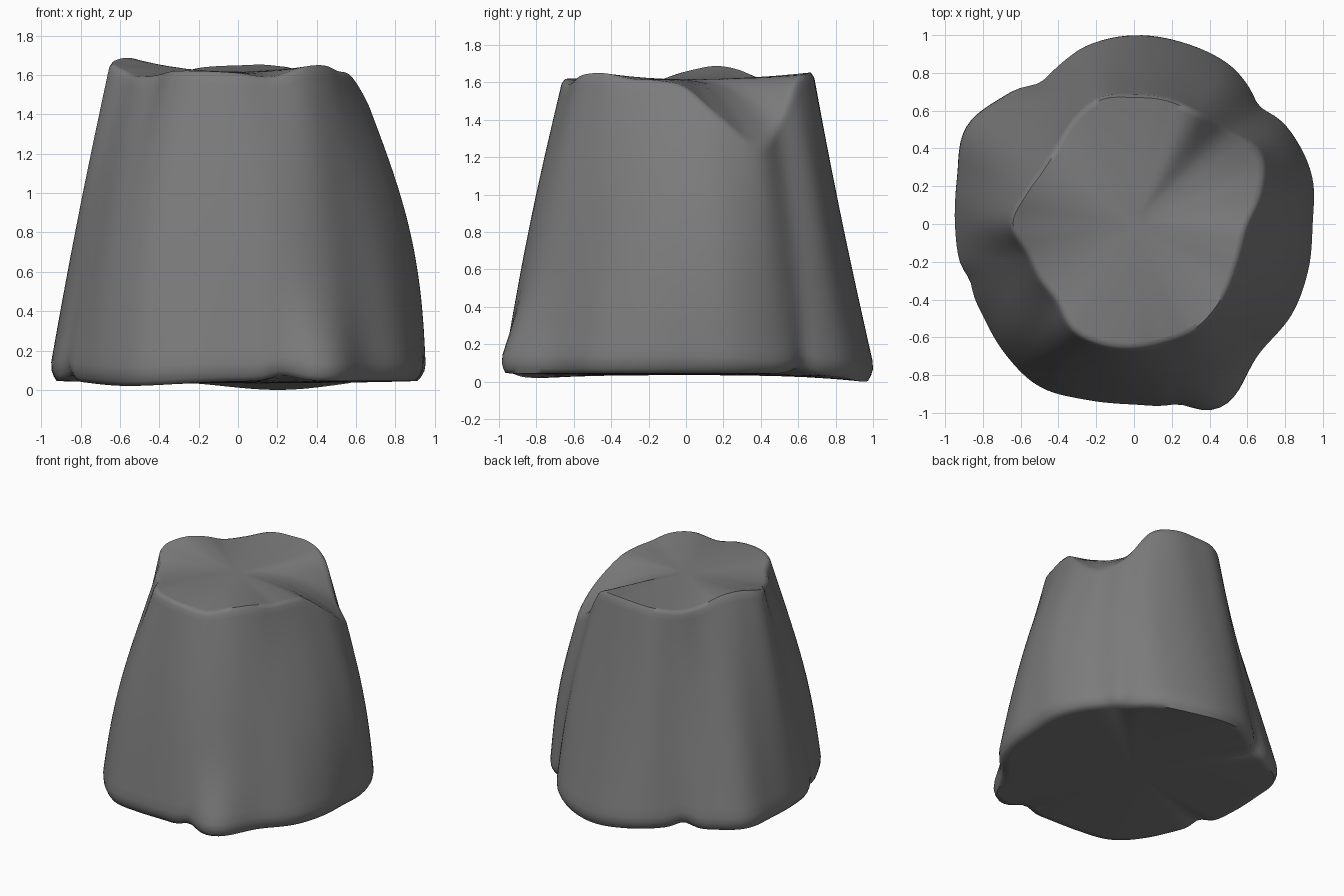
import bpy
import bmesh
import math

default_cube = bpy.data.objects.get("Cube")
if default_cube:
    bpy.data.objects.remove(default_cube, do_unlink=True)

SEGMENTS = 144

# Radii of the outlines at equal angles, counter-clockwise from +x
FOOT = [.95, .98, .97, .945, 1, 1.015, 1.02, .995, .935, .985, 1.05, .99,
        .965, .965, .95, .98, 1.01, .98, .97, 1, .995, .965, .98, .965]
RIM = [.60, .70, .77, .70, .68, .685, .68, .69, .64, .58, .565, .60,
       .65, .59, .58, .58, .65, .665, .66, .65, .65, .625, .595, .58]
RIM_HEIGHT = [1.57, 1.41, 1.26, 1.37, 1.60, 1.65, 1.65, 1.64, 1.61, 1.62, 1.67, 1.69,
              1.66, 1.61, 1.59, 1.60, 1.62, 1.62, 1.61, 1.59, 1.64, 1.65, 1.62, 1.61]
CREASES = [43, 124, 199, 284]


def around(values, degrees):
    """Smooth closed interpolation of values spaced evenly around a circle."""
    n = len(values)
    pos = (degrees % 360) / 360 * n
    i = int(pos)
    t = pos - i
    a, b, c, d = (values[(i + k) % n] for k in (-1, 0, 1, 2))
    return b + t / 2 * (c - a + t * (2 * a - 5 * b + 4 * c - d + t * (3 * (b - c) + d - a)))


def bump(degrees, centre, width):
    """Soft bump around one angle."""
    gap = (degrees - centre + 180) % 360 - 180
    return math.exp(-(gap / width) ** 2)


def base_height(deg):
    lift = sum(bump(deg, c, 5) for c in CREASES)
    return .045 - .045 * bump(deg, 78, 22) - .025 * bump(deg, 235, 22) + .03 * lift


def wall_point(deg, t):
    """Point on the side wall, t runs from the base to the rim."""
    low, high = base_height(deg), around(RIM_HEIGHT, deg)
    z = low + (high - low) * t
    r = around(FOOT, deg) * (1 - t) + around(RIM, deg) * t
    # Bulging lobes and corners, gentle swelling elsewhere
    swell = math.sin(math.pi * t)
    lobes = (.08 * bump(deg, 0, 26) + .025 * bump(deg, 53, 10) - .02 * bump(deg, 92, 28)
             + .055 * bump(deg, 225, 18) + .015 * bump(deg, 280, 20))
    r += swell * (.01 + lobes)
    # Flared toe and creases that fade upwards
    r += .1 * bump(deg, 296, 11) * math.exp(-(z / .35) ** 2)
    r -= sum(bump(deg, c, 4.5) for c in CREASES) * .035 * math.exp(-z / .35)
    # Rounded lower edge
    r -= .045 * max(0, 1 - t / .06) ** 2
    return r, z


def ring(bm, point):
    verts = []
    for i in range(SEGMENTS):
        deg = 360 * i / SEGMENTS
        r, z = point(deg)
        a = math.radians(deg)
        verts.append(bm.verts.new((r * math.cos(a), r * math.sin(a), z)))
    return verts


def top_point(deg, s):
    """Point on the top, s is the share of the rim radius."""
    r, z = wall_point(deg, 1)
    blend = s ** 2.3
    return r * s, z * blend + 1.615 * (1 - blend) + .012 * (1 - s) * s


def underside_point(deg, s):
    r, z = wall_point(deg, 0)
    blend = s ** 3
    return r * s, z * blend + .035 * (1 - blend)


bm = bmesh.new()
rings = [ring(bm, lambda d, s=s: underside_point(d, s)) for s in (.15, .5, .7, .85, .95)]
steps = [0, .015, .035, .06, .1, .14] + [.14 + .82 * k / 22 for k in range(1, 23)] + [.985]
rings += [ring(bm, lambda d, t=t: wall_point(d, t)) for t in steps]
rings += [ring(bm, lambda d, s=s: top_point(d, s)) for s in (.985, .95, .85, .7, .5, .3, .12)]

for lower, upper in zip(rings, rings[1:]):
    for i in range(SEGMENTS):
        j = (i + 1) % SEGMENTS
        bm.faces.new((lower[i], lower[j], upper[j], upper[i]))
bm.faces.new(list(reversed(rings[0])))
bm.faces.new(rings[-1])
bmesh.ops.recalc_face_normals(bm, faces=bm.faces)

mesh = bpy.data.meshes.new("rock_stump")
bm.to_mesh(mesh)
bm.free()
stump = bpy.data.objects.new("rock_stump", mesh)
bpy.context.collection.objects.link(stump)

grey = bpy.data.materials.new("stone grey")
grey.use_nodes = True
colour = (.2, .2, .2, 1)
grey.diffuse_color = colour
grey.node_tree.nodes["Principled BSDF"].inputs["Base Color"].default_value = colour
mesh.materials.append(grey)

bpy.context.view_layer.objects.active = stump
stump.select_set(True)
bpy.ops.object.shade_smooth_by_angle(angle=math.radians(60))
